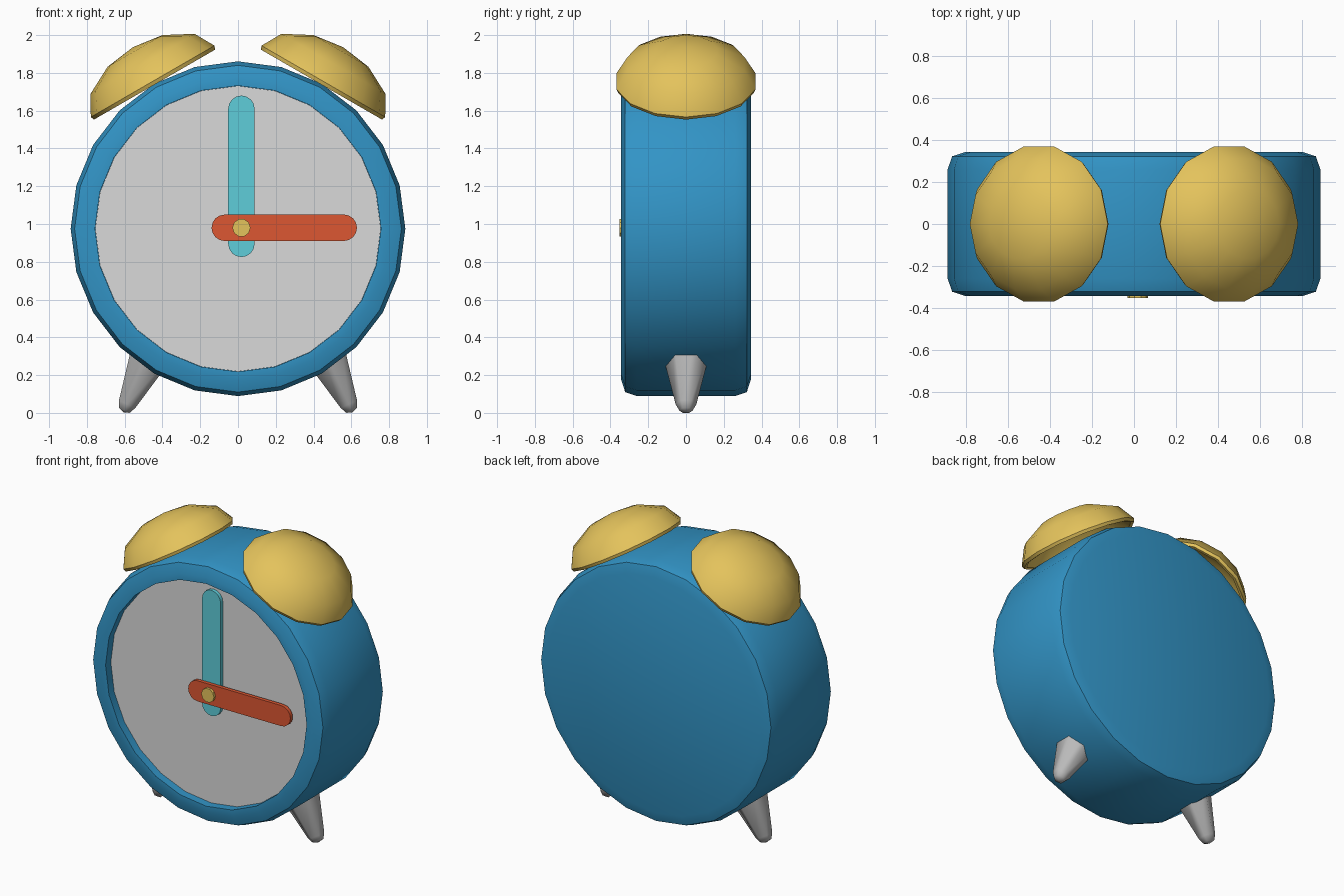
import bpy, bmesh, math
from mathutils import Matrix, Vector

if "Cube" in bpy.data.objects:
    bpy.data.objects.remove(bpy.data.objects["Cube"])


def material(name, rgb):
    lin = [((c / 255 + 0.055) / 1.055) ** 2.4 for c in rgb]
    m = bpy.data.materials.new(name)
    m.diffuse_color = (*lin, 1)
    m.use_nodes = True
    m.node_tree.nodes["Principled BSDF"].inputs["Base Color"].default_value = m.diffuse_color
    return m


BLUE = material("blue", (50, 148, 198))
GOLD = material("gold", (228, 195, 92))
WHITE = material("pale grey", (218, 218, 218))
GREY = material("grey", (186, 186, 186))
CYAN = material("cyan", (95, 205, 218))
RED = material("red", (220, 87, 50))


def finish(name, bm, mat, angle):
    bmesh.ops.recalc_face_normals(bm, faces=bm.faces)
    mesh = bpy.data.meshes.new(name)
    bm.to_mesh(mesh)
    bm.free()
    mesh.materials.append(mat)
    ob = bpy.data.objects.new(name, mesh)
    bpy.context.collection.objects.link(ob)
    bpy.ops.object.select_all(action='DESELECT')
    ob.select_set(True)
    bpy.context.view_layer.objects.active = ob
    bpy.ops.object.shade_smooth_by_angle(angle=math.radians(angle))
    return ob


def lathe(name, profile, sides, matrix, mat, angle=30, phase=0):
    """Spin (radius, height) points round local z; radius 0 gives a pole."""
    bm = bmesh.new()
    rings = []
    for r, h in profile:
        count = sides if r > 0 else 1
        rings.append([bm.verts.new(matrix @ Vector((
            r * math.cos(phase + math.tau * i / sides),
            r * math.sin(phase + math.tau * i / sides), h))) for i in range(count)])
    for a, b in zip(rings, rings[1:]):
        for i in range(sides):
            j = (i + 1) % sides
            quad = [a[i % len(a)], a[j % len(a)], b[j % len(b)], b[i % len(b)]]
            bm.faces.new(list(dict.fromkeys(quad)))
    return finish(name, bm, mat, angle)


def hand(name, start, end, radius, back, front, mat):
    """Rounded bar lying in the xz plane from start to end."""
    bm = bmesh.new()
    s, e = Vector(start), Vector(end)
    base = math.atan2(e.y - s.y, e.x - s.x)
    pts = []
    for centre, turn in ((e, -math.pi / 2), (s, math.pi / 2)):
        for i in range(9):
            a = base + turn + math.pi * i / 8
            pts.append((centre.x + radius * math.cos(a), centre.y + radius * math.sin(a)))
    face = bm.faces.new([bm.verts.new((x, back, z)) for x, z in pts])
    ext = bmesh.ops.extrude_face_region(bm, geom=[face])
    bmesh.ops.translate(bm, vec=(0, front - back, 0),
                        verts=[v for v in ext["geom"] if isinstance(v, bmesh.types.BMVert)])
    if not face.is_valid or len(bm.faces) < len(pts) + 2:
        bm.faces.new([v for v in bm.verts if abs(v.co.y - back) < 1e-6])
    finish(name, bm, mat, 30)


# Case: drum with rounded edges and a recessed front
forward = Matrix.Translation((0, 0, 0.975)) @ Matrix.Rotation(math.pi / 2, 4, 'X')
lathe("case", [(0, -0.343), (0.80, -0.343), (0.865, -0.322), (0.886, -0.26),
               (0.886, 0.26), (0.865, 0.322), (0.80, 0.343), (0.757, 0.343),
               (0.757, 0.28), (0, 0.28)], 24, forward, BLUE)

# Dial plate, hands and hub
lathe("dial", [(0, 0.281), (0.756, 0.281), (0.756, 0.288), (0, 0.288)], 24, forward, WHITE)
hand("long_hand", (0.018, 0.895), (0.018, 1.61), 0.07, -0.286, -0.312, CYAN)
hand("short_hand", (-0.07, 0.98), (0.56, 0.98), 0.07, -0.311, -0.336, RED)
hub = Matrix.Translation((0.018, 0, 0.98)) @ Matrix.Rotation(math.pi / 2, 4, 'X')
lathe("hub", [(0, 0.30), (0.048, 0.30), (0.048, 0.353), (0, 0.353)], 10, hub, GOLD)

# Bells and legs, one pair per side
bell = [(0, 0.215), (0.168, 0.192), (0.318, 0.113), (0.378, 0.006), (0.370, -0.014),
        (0.350, -0.010), (0.295, 0.09), (0.155, 0.168), (0, 0.19)]
leg = [(0, -0.047), (0.036, -0.036), (0.055, 0), (0.155, 0.42), (0, 0.42)]
for side, s in (("left", -1), ("right", 1)):
    m = Matrix.Translation((s * 0.449, 0, 1.75)) @ Matrix.Rotation(s * math.radians(30), 4, 'Y')
    if s < 0:
        m = m @ Matrix.Rotation(math.pi, 4, 'Z')
    lathe(side + "_bell", bell, 14, m, GOLD, 40)
    m = Matrix.Translation((s * 0.587, 0, 0.046)) @ Matrix.Rotation(-s * math.radians(25), 4, 'Y')
    lathe(side + "_leg", leg, 6, m, GREY, 65, math.pi / 6)
